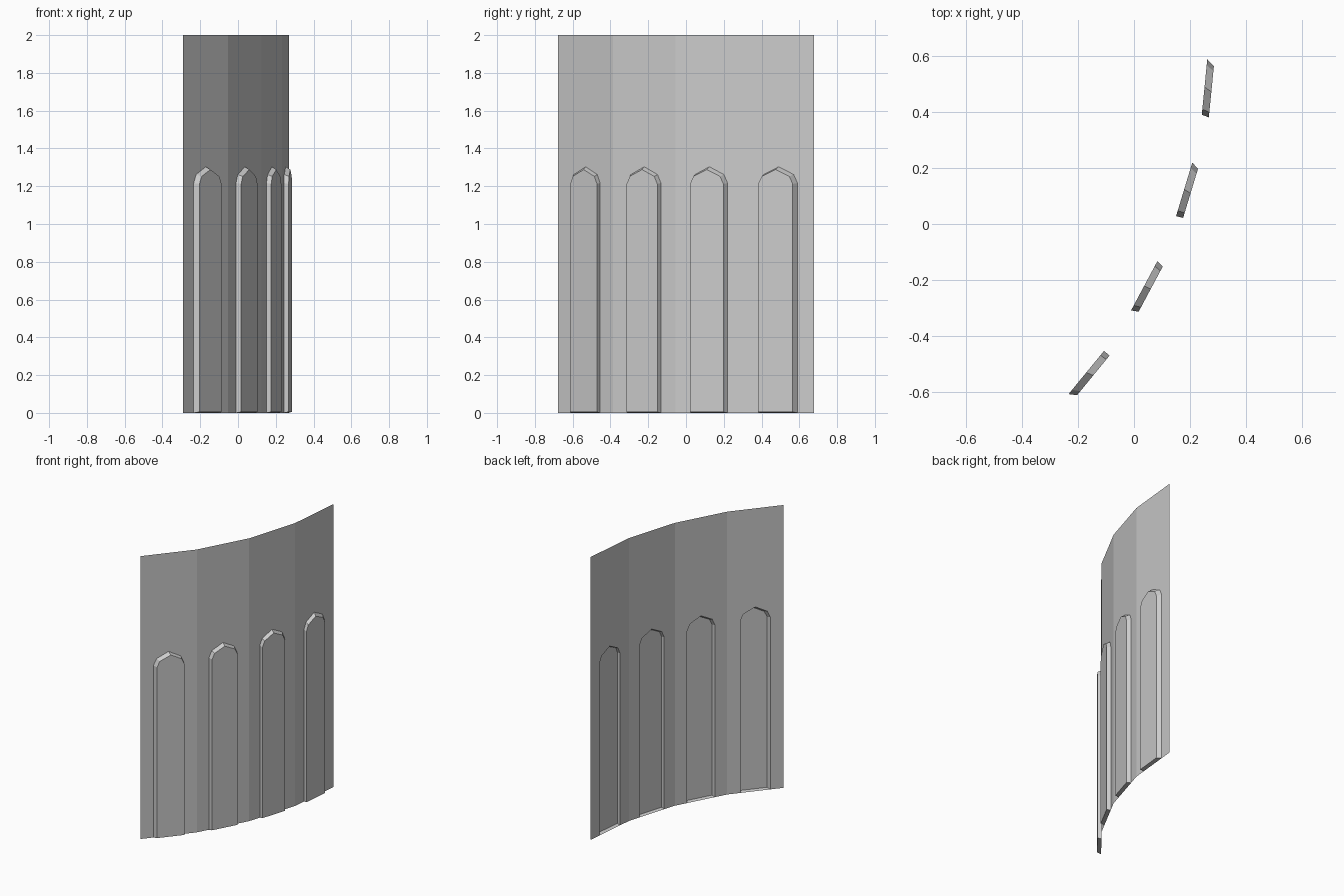
import bpy, bmesh
from math import sin, cos, radians

if "Cube" in bpy.data.objects:
    bpy.data.objects.remove(bpy.data.objects["Cube"])

SEG = 0.3755      # length of each flat wall bay
HEIGHT = 2.0
DEPTH = 0.026     # how far each arched panel is pushed out


def arch(centre, half, base, spring, shoulder, apex):
    """Pointed arch outline, from the lower left round to the lower right."""
    return [(centre - half, base), (centre - half, spring),
            (centre - 0.8 * half, shoulder), (centre, apex),
            (centre + 0.8 * half, shoulder),
            (centre + half, spring), (centre + half, base)]


bm = bmesh.new()
x, y = -0.29, -0.677
for i in range(4):
    a = radians(50.625 + 11.25 * i)
    d, n = (cos(a), sin(a)), (sin(a), -cos(a))

    def vert(t, z, out=0.0):
        return bm.verts.new((x + d[0] * t + n[0] * out,
                             y + d[1] * t + n[1] * out, z))

    # flat wall bay with an arched opening
    rim = [vert(t, z) for t, z in arch(0.1877, 0.1, 0, 1.217, 1.262, 1.303)]
    corners = [vert(SEG, 0), vert(SEG, HEIGHT), vert(0, HEIGHT), vert(0, 0)]
    bm.faces.new(rim + corners)

    # arched panel pushed outwards, sides and floor closing the recess
    centre = 0.1877 + 0.008 - 0.0075 * i
    panel = [vert(t, z, DEPTH)
             for t, z in arch(centre, 0.092, 0.005, 1.212, 1.252, 1.288)]
    bm.faces.new(panel[::-1])
    for k in range(len(rim)):
        j = (k + 1) % len(rim)
        bm.faces.new((rim[k], rim[j], panel[j], panel[k]))
    x += d[0] * SEG
    y += d[1] * SEG

bmesh.ops.remove_doubles(bm, verts=bm.verts, dist=0.0005)
bmesh.ops.recalc_face_normals(bm, faces=bm.faces)
# face the convex side
bm.faces.ensure_lookup_table()
if bm.faces[0].normal.x < 0:
    bmesh.ops.reverse_faces(bm, faces=bm.faces)

mesh = bpy.data.meshes.new("curved_wall")
bm.to_mesh(mesh)
bm.free()
wall = bpy.data.objects.new("curved_wall_with_arched_niches", mesh)
bpy.context.collection.objects.link(wall)
